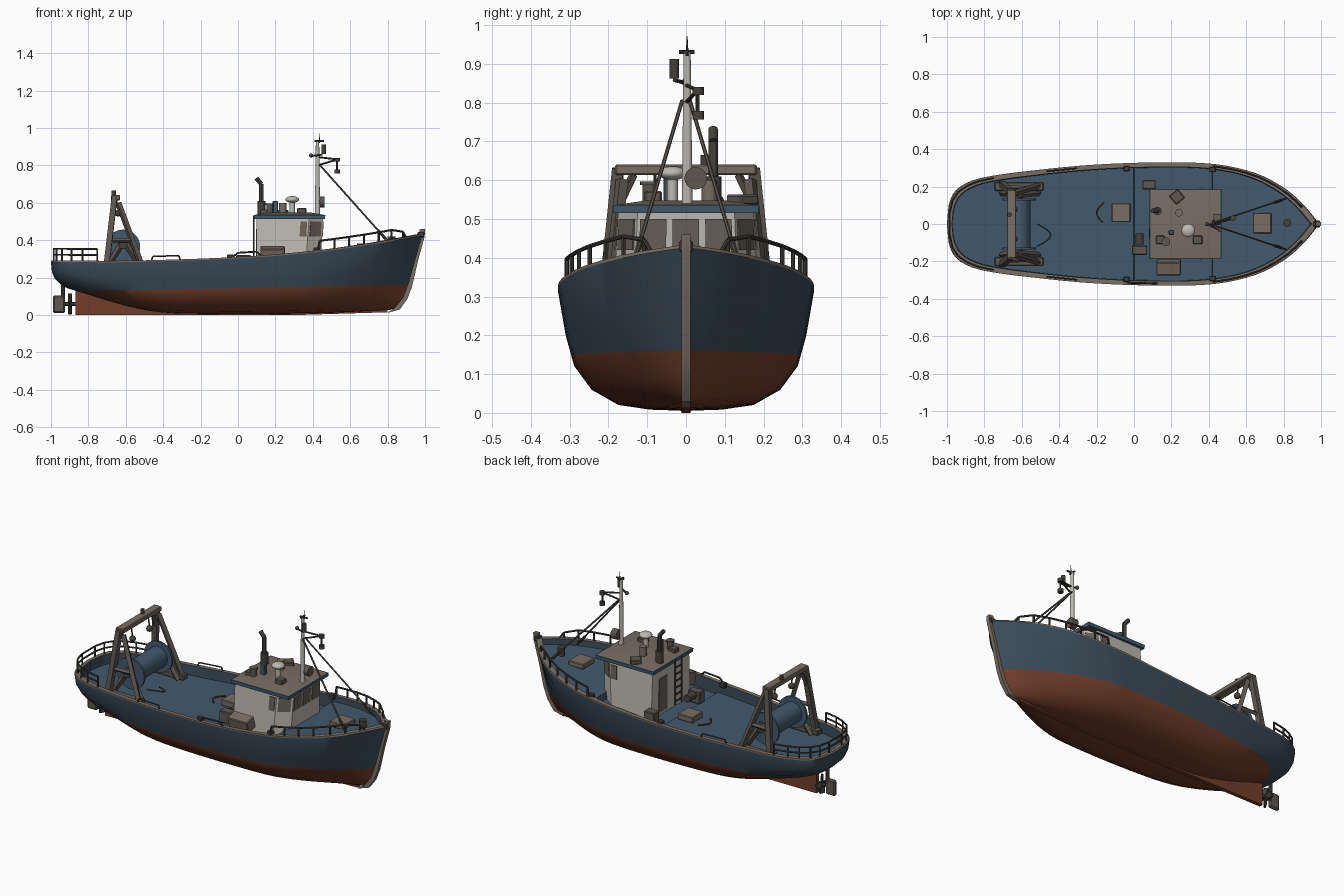
import bpy, bmesh, math
from mathutils import Vector, Matrix

if "Cube" in bpy.data.objects:
    bpy.data.objects.remove(bpy.data.objects["Cube"])

def material(name, *rgb):
    m = bpy.data.materials.new(name)
    m.diffuse_color = (*rgb, 1)
    m.use_nodes = True
    m.node_tree.nodes["Principled BSDF"].inputs["Base Color"].default_value = m.diffuse_color
    return m

BLUE = material("hull blue", 0.042, 0.070, 0.098)
DECK = material("deck blue", 0.055, 0.100, 0.150)
RED = material("bottom red", 0.170, 0.048, 0.024)
TAUPE = material("taupe trim", 0.190, 0.155, 0.125)
WHITE = material("cabin white", 0.52, 0.49, 0.45)
DARK = material("dark metal", 0.060, 0.053, 0.046)
GLASS = material("window grey", 0.140, 0.120, 0.100)
STEEL = material("gantry steel", 0.110, 0.095, 0.080)

def finish(name, bm, *mats):
    bmesh.ops.recalc_face_normals(bm, faces=bm.faces)
    me = bpy.data.meshes.new(name)
    bm.to_mesh(me)
    bm.free()
    for m in mats:
        me.materials.append(m)
    ob = bpy.data.objects.new(name, me)
    bpy.context.collection.objects.link(ob)
    return ob

def box(name, loc, size, mat, rz=0, rx=0, bevel=0.004):
    bm = bmesh.new()
    bmesh.ops.create_cube(bm, size=1, matrix=Matrix.Diagonal((*size, 1)))
    if bevel:
        bmesh.ops.bevel(bm, geom=bm.edges[:], offset=bevel, segments=1, affect='EDGES')
    bm.transform(Matrix.Translation(loc) @ Matrix.Rotation(rz, 4, 'Z') @ Matrix.Rotation(rx, 4, 'X'))
    return finish(name, bm, mat)

def add_cone(bm, a, b, r0, r1, n):
    a, b = Vector(a), Vector(b)
    d = b - a
    mat = Matrix.Translation((a + b) / 2) @ d.to_track_quat('Z', 'Y').to_matrix().to_4x4()
    bmesh.ops.create_cone(bm, cap_ends=True, segments=n, radius1=r0, radius2=r1, depth=d.length, matrix=mat)

def rods(name, paths, r, mat, n=8):
    bm = bmesh.new()
    for p in paths:
        for a, b in zip(p, p[1:]):
            add_cone(bm, a, b, r, r, n)
    return finish(name, bm, mat)

def cyl(name, a, b, r0, mat, r1=None, n=20):
    bm = bmesh.new()
    add_cone(bm, a, b, r0, r0 if r1 is None else r1, n)
    return finish(name, bm, mat)

def ball(name, loc, r, mat, sz=1):
    bm = bmesh.new()
    bmesh.ops.create_uvsphere(bm, u_segments=20, v_segments=12, radius=r,
                              matrix=Matrix.Translation(loc) @ Matrix.Diagonal((1, 1, sz, 1)))
    return finish(name, bm, mat)

def prism(name, low, high, z0, z1, mat):
    bm = bmesh.new()
    a = [bm.verts.new((x, y, z0)) for x, y in low]
    b = [bm.verts.new((x, y, z1)) for x, y in high]
    n = len(a)
    for i in range(n):
        bm.faces.new((a[i], a[(i + 1) % n], b[(i + 1) % n], b[i]))
    bm.faces.new(a)
    bm.faces.new(b)
    return finish(name, bm, mat)

def curve(knots):
    # smooth interpolation through a few knots
    def slope(i):
        a, b = knots[max(i - 1, 0)], knots[min(i + 1, len(knots) - 1)]
        return (b[1] - a[1]) / (b[0] - a[0])
    def f(x):
        x = min(max(x, knots[0][0]), knots[-1][0])
        i = next(i for i in range(len(knots) - 1) if x <= knots[i + 1][0])
        (x0, y0), (x1, y1) = knots[i], knots[i + 1]
        h = x1 - x0
        t = (x - x0) / h
        return (y0 * (2*t**3 - 3*t*t + 1) + slope(i) * h * (t**3 - 2*t*t + t)
                + y1 * (3*t*t - 2*t**3) + slope(i + 1) * h * (t**3 - t*t))
    return f

# hull: half breadth, sheer and keel lines along x
width = curve([(-1, 0), (-.993, .09), (-.965, .165), (-.9, .217), (-.8, .25), (-.55, .285), (-.2, .318), (.2, .33),
               (.45, .318), (.65, .272), (.8, .195), (.9, .11), (.985, .01)])
sheer = curve([(-1, .285), (-.6, .283), (0, .303), (.4, .335), (.7, .375), (.985, .425)])
keel = curve([(-1, .14), (-.87, .105), (-.7, .06), (-.5, .022), (-.3, .008), (.5, .008), (.985, .025)])
FZ = [0, .01, .05, .18, .38, .63, 1]
MID = [0, .28, .53, .74, .875, .94, 1]
BOW = [0, .18, .32, .50, .68, .83, 1]
AFT = [0, .2, .42, .66, .86, .95, 1]
STEM = [.78, .82, .86, .895, .92, .945, .985]
STERN = [-.89, -.905, -.92, -.95, -.98, -.995, -1]
sm = lambda t: (lambda c: c * c * (3 - 2 * c))(min(max(t, 0), 1))

def station(u):
    x = -1 + 1.985 * u
    w, s, k = width(x), sheer(x), keel(x)
    b, a = sm((x - .35) / .6), sm((-.4 - x) / .5)
    pts = []
    for j, f in enumerate(FZ):
        y = MID[j] + (BOW[j] - MID[j]) * b + (AFT[j] - MID[j]) * a
        pts.append((STERN[j] + (STEM[j] - STERN[j]) * u, w * y, k + (s - k) * f))
    depth = .05 if x < 0 else .065 if x < .43 else .025
    wi = max(w - .025, 0)
    pts += [(x * .995, w, s + .008), (x * .975, wi, s + .008), (x * .973, max(wi - .003, 0), s - depth),
            (x * .973, 0, s - depth)]
    return pts

us = [.5 - .5 * math.cos(math.pi * i / 48) for i in range(49)]
us = sorted(us + [(c + 1 + e) / 1.985 for c in (0, .43) for e in (-.002, .002)])
bm = bmesh.new()
rows = [station(u) for u in us]
for side in (1, -1):
    g = [[bm.verts.new((x, side * y, z)) for x, y, z in r] for r in rows]
    for r0, r1 in zip(g, g[1:]):
        for j in range(len(r0) - 1):
            f = bm.faces.new((r0[j], r1[j], r1[j + 1], r0[j + 1]))
            f.material_index = 0 if j < 6 else 1 if j < 8 else 0 if j == 8 else 2
bmesh.ops.remove_doubles(bm, verts=bm.verts, dist=.0004)
# waterline cut, red below
nrm = Vector((-.019, 0, 1)).normalized()
wl = Vector((0, 0, .144))
bmesh.ops.bisect_plane(bm, geom=bm.verts[:] + bm.edges[:] + bm.faces[:], plane_co=wl, plane_no=nrm)
for f in bm.faces:
    if (f.calc_center_median() - wl).dot(nrm) < 0:
        f.material_index = 3
finish("hull", bm, BLUE, TAUPE, DECK, RED)

def fin(name, pts, t, mat):
    # plate in the xz plane
    ob = prism(name, pts, pts, -t, t, mat)
    ob.data.transform(Matrix.Rotation(math.pi / 2, 4, 'X'))
    return ob
fin("keel_skeg", [(-.87, 0), (.3, 0), (.8, .015), (.8, .03), (-.3, .03), (-.6, .06), (-.87, .13)], .011, RED)
fin("stem_bar", [(.80, .012), (.865, .03), (.905, .085), (.93, .15), (.965, .3), (.998, .42), (1, .46), (.972, .46),
                 (.96, .38), (.93, .25), (.88, .09), (.84, .04)], .012, TAUPE)
box("stem_head", (.978, 0, .43), (.035, .035, .03), DARK)

# rudder and propeller
box("rudder", (-.957, 0, .058), (.065, .022, .095), STEEL, bevel=.008)
rods("rudder_stock", [[(-.935, 0, .1), (-.935, 0, .16)], [(-.93, 0, .06), (-.86, 0, .06)]], .011, DARK)
for i in range(4):
    b = box("propeller_blade", (0, 0, 0), (.012, .034, .046), DARK)
    b.data.transform(Matrix.Translation((-.898, 0, .06)) @ Matrix.Rotation(i * math.pi / 2, 4, 'X')
                     @ Matrix.Translation((0, 0, .033)) @ Matrix.Rotation(.5, 4, 'Z'))

# rails follow the sheer
def edge(x, side, h):
    return (x * .99, side * (width(x) - .012), sheer(x) + h)
bow_x = [.44, .52, .6, .68, .76, .83, .89]
for s in (1, -1):
    top = [edge(x, s, .058 - .02 * (x > .85)) for x in bow_x]
    rods("bow_rail", [[edge(.43, s, 0)] + top + [edge(.91, s, 0)]] + [[edge(x, s, 0), p] for x, p in zip(bow_x, top)],
         .0055, DARK)
    rods("quarter_rail", [[edge(x, s, h) for x, h in ((-.47, 0), (-.46, .028), (-.32, .028), (-.31, 0))]], .004, DARK)
st = [-.76, -.84, -.9, -.95, -.98, -.995]
loop = [(x, 1) for x in st] + [(x, -1) for x in reversed(st)]
rods("stern_rail", [[edge(x, s, h) for x, s in loop] for h in (.038, .07)]
     + [[edge(x, s, 0), edge(x, s, .07)] for x, s in loop], .005, DARK)
rods("side_rail", [[edge(x, -1, h) for x, h in ((-.04, 0), (.0, .03), (.1, .03), (.13, 0))]], .005, DARK)

# wheelhouse
low = [(.1, .185), (.1, -.185), (.36, -.19), (.44, -.135), (.44, .135), (.36, .19)]
high = [(.1, .172), (.1, -.172), (.38, -.175), (.455, -.125), (.455, .125), (.38, .175)]
Z0, Z1 = .24, .52
prism("wheelhouse", low, high, Z0, Z1, WHITE)

def pane(name, i, s0, s1, z0, z1, mat):
    j = (i + 1) % 6
    def at(s, z):
        t = (z - Z0) / (Z1 - Z0)
        p = Vector(low[i]).lerp(Vector(high[i]), t)
        q = Vector(low[j]).lerp(Vector(high[j]), t)
        return Vector((*p.lerp(q, s), z))
    c = [at(s0, z0), at(s1, z0), at(s1, z1), at(s0, z1)]
    n = (c[1] - c[0]).cross(c[3] - c[0]).normalized() * .004
    bm = bmesh.new()
    a = [bm.verts.new(p - n * .5) for p in c]
    b = [bm.verts.new(p + n) for p in c]
    for k in range(4):
        bm.faces.new((a[k], a[(k + 1) % 4], b[(k + 1) % 4], b[k]))
    bm.faces.new(a)
    bm.faces.new(b)
    finish(name, bm, mat)
for k in range(3):
    pane("front_window", 3, k / 3 + .03, k / 3 + .30, .42, .5, GLASS)
for i in (2, 4):
    pane("corner_window", i, .12, .88, .42, .5, GLASS)
pane("side_window", 1, .84, .97, .42, .5, GLASS)
pane("side_window", 5, .03, .16, .42, .5, GLASS)
pane("back_door", 0, .18, .40, .26, .46, GLASS)
rods("ladder", [[(.085, y, .26), (.085, y, .53)] for y in (-.02, -.08)]
     + [[(.085, -.02, .28 + .04 * k), (.085, -.08, .28 + .04 * k)] for k in range(6)], .0045, DARK)

def rect(x0, x1, y):
    return [(x0, y), (x0, -y), (x1, -y), (x1, y)]
prism("roof_edge", rect(.085, .465, .187), rect(.083, .467, .188), .515, .536, DECK)
prism("roof_top", rect(.09, .46, .182), rect(.16, .39, .10), .536, .548, TAUPE)

# roof fittings
cyl("exhaust_base", (.125, .07, .53), (.125, .07, .61), .022, DARK)
rods("exhaust_pipe", [[(.125, .07, .6), (.125, .07, .7), (.098, .07, .732)]], .012, DARK, 12)
cyl("dome_stalk", (.29, -.035, .54), (.29, -.035, .61), .014, WHITE)
ball("radar_dome", (.29, -.035, .618), .036, WHITE, .5)
box("blue_vent", (.2, -.045, .575), (.03, .026, .07), DECK)
cyl("vent_drum", (.17, -.095, .54), (.17, -.095, .59), .017, STEEL)
cyl("vent_cap", (.17, -.095, .588), (.17, -.095, .597), .023, STEEL)
cyl("roof_canister", (.24, .06, .54), (.24, .06, .6), .02, TAUPE)
box("roof_hatch", (.23, .145, .55), (.06, .06, .025), STEEL, rz=.7)
box("roof_box_aft", (.14, -.085, .55), (.045, .045, .03), STEEL)
box("roof_box_front", (.34, -.085, .555), (.05, .045, .035), STEEL)

# mast with lamps and stays
cyl("mast", (.425, .003, .53), (.425, .003, .93), .014, WHITE, .009)
cyl("mast_tip", (.435, .003, .92), (.435, .003, .972), .004, DARK, .001, 8)
rods("mast_arms", [[(.425, -.018, .93), (.425, .022, .93)], [(.41, 0, .93), (.46, 0, .93)],
                   [(.425, 0, .845), (.535, .03, .832)], [(.39, 0, .85), (.45, -.03, .858)],
                   [(.53, .03, .832), (.53, .03, .77)], [(.425, 0, .8), (.53, .03, .832)]], .005, DARK)
cyl("mast_lantern", (.458, -.03, .862), (.458, -.03, .912), .012, DARK)
cyl("arm_lamp_low", (.53, .032, .757), (.53, .032, .778), .015, DARK)
cyl("arm_lamp_high", (.53, .032, .82), (.53, .032, .84), .015, DARK)
ball("mast_lamp", (.39, 0, .853), .011, DARK)
cyl("searchlight", (.425, .025, .605), (.462, .025, .605), .029, STEEL)
rods("mast_stays", [[(.435, s * .01, .805), (.81, s * .135, .385)] for s in (1, -1)], .005, STEEL, 6)
rods("stay_turnbuckles", [[(.75, s * .115, .452), (.79, s * .128, .407)] for s in (1, -1)], .008, DARK)

# deck gear
box("fore_hatch", (.685, .005, .368), (.1, .11, .03), TAUPE)
box("aft_hatch", (-.07, .06, .27), (.1, .1, .035), TAUPE)
cyl("bow_bollard", (.82, .005, .36), (.82, .005, .42), .021, DARK)
box("side_locker", (.185, -.232, .325), (.13, .07, .075), TAUPE, rx=.25)
box("port_locker", (.08, .21, .28), (.07, .05, .07), STEEL)
box("winch_body", (.03, -.14, .285), (.08, .05, .07), STEEL)
cyl("winch_drum", (.03, -.11, .3), (.03, -.05, .3), .022, DARK)
for x in (-.04, .42):
    for s in (1, -1):
        box("fairlead", (x, s * (width(x) - .03), sheer(x) + .008), (.035, .028, .03), DARK)
rods("deck_rope", [[(-.16 - .04 * math.sin(k * .5), .115 - .018 * k, .258) for k in range(7)]], .005, RED, 6)
rods("net_rope", [[(-.52 + .075 * math.sin(k * .39), -.12 + .015 * k, .29 - .004 * k) for k in range(9)]], .004, DARK, 6)

# stern gantry
def beam(name, a, b, w, mat=STEEL):
    ob = cyl(name, a, b, w * .7071, mat, n=4)
    return ob
box("gantry_beam", (-.655, 0, .627), (.05, .365, .028), TAUPE)
for s in (1, -1):
    beam("gantry_leg", (-.66, s * .175, .63), (-.705, s * .215, .25), .03)
    beam("gantry_brace", (-.64, s * .165, .6), (-.51, s * .205, .25), .024)
    beam("gantry_knee", (-.66, s * .135, .615), (-.68, s * .19, .5), .016)
    beam("gantry_tie", (-.69, s * .195, .40), (-.57, s * .19, .40), .018)
    box("gantry_foot", (-.615, s * .2, .25), (.26, .045, .03), STEEL)
    beam("drum_leg_front", (-.61, s * .155, .4), (-.51, s * .165, .24), .022)
    beam("drum_leg_back", (-.61, s * .155, .4), (-.71, s * .165, .24), .022)
    cyl("drum_flange", (-.615, s * .125, .365), (-.615, s * .137, .365), .092, DECK, n=32)
    cyl("drum_bearing", (-.615, s * .135, .375), (-.615, s * .175, .375), .022, DARK)
    rods("hanging_block_line", [[(-.65, s * .08, .62), (-.64, s * .08, .56)]], .004, DARK)
    ball("hanging_block", (-.64, s * .08, .545), .018, DARK)
cyl("net_drum", (-.615, -.13, .365), (-.615, .13, .365), .062, DECK, n=32)
cyl("gantry_lamp", (-.665, .05, .64), (-.665, .05, .665), .012, DARK)

# smooth shading that keeps edges
for ob in bpy.data.objects:
    ob.select_set(True)
    bpy.context.view_layer.objects.active = ob
bpy.ops.object.shade_smooth_by_angle(angle=math.radians(30))
